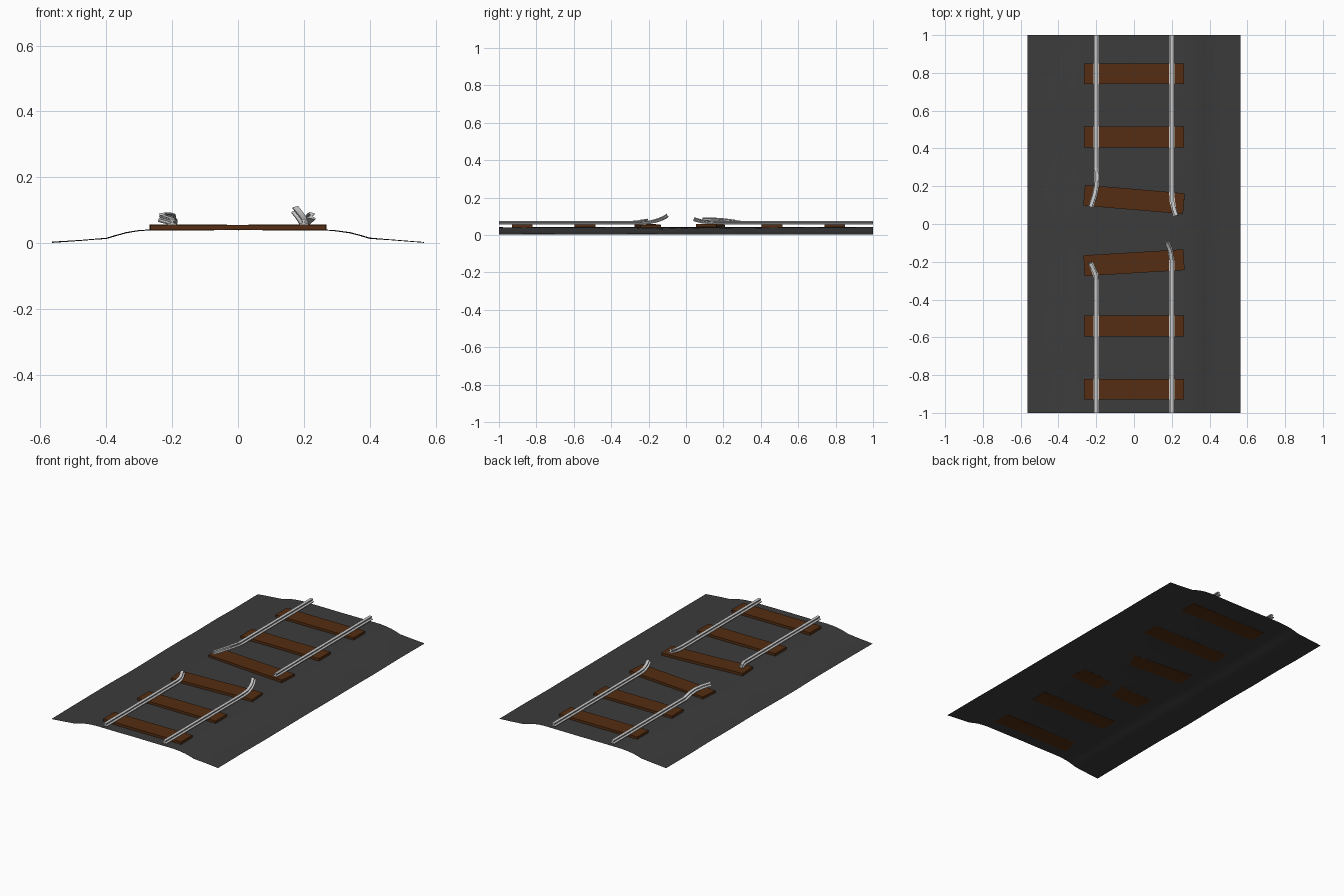
import bpy, bmesh, math
from mathutils import Vector, Matrix, noise

cube = bpy.data.objects.get("Cube")
if cube:
    bpy.data.objects.remove(cube)


def material(name, color, roughness):
    m = bpy.data.materials.new(name)
    m.use_nodes = True
    m.diffuse_color = (*color, 1)
    bsdf = m.node_tree.nodes["Principled BSDF"]
    bsdf.inputs["Base Color"].default_value = (*color, 1)
    bsdf.inputs["Roughness"].default_value = roughness
    return m


GRAVEL = material("dark gravel", (0.045, 0.045, 0.045), 0.9)
WOOD = material("brown wood", (0.09, 0.027, 0.006), 0.8)
STEEL = material("pale steel", (0.6, 0.6, 0.6), 0.5)


def make(name, bm, mat, smooth=False):
    bmesh.ops.recalc_face_normals(bm, faces=bm.faces)
    mesh = bpy.data.meshes.new(name)
    bm.to_mesh(mesh)
    bm.free()
    mesh.materials.append(mat)
    obj = bpy.data.objects.new(name, mesh)
    bpy.context.collection.objects.link(obj)
    if smooth:
        for p in mesh.polygons:
            p.use_smooth = True
    return obj


# Gravel bed: a thin open sheet, raised in the middle and slightly uneven
half = [(0.565, 0.003), (0.48, 0.009), (0.4, 0.015), (0.37, 0.024), (0.34, 0.032),
        (0.3, 0.038), (0.26, 0.041), (0.13, 0.041)]
section = [(-x, z) for x, z in half] + [(0, 0.041)] + half[::-1]
bm = bmesh.new()
rows = []
STEPS = 32
for j in range(STEPS + 1):
    y = -1 + 2 * j / STEPS
    row = []
    for x, z in section:
        n = noise.noise(Vector((x * 5, y * 4, 0.5)))
        amount = 0.002 if abs(x) < 0.27 else 0.003
        row.append(bm.verts.new((x, y, max(0, z + n * amount))))
    rows.append(row)
for a, b in zip(rows, rows[1:]):
    for i in range(len(section) - 1):
        bm.faces.new((a[i], a[i + 1], b[i + 1], b[i]))
bed = make("gravel_bed", bm, GRAVEL, True)
if bed.data.polygons[0].normal.z < 0:
    bed.data.flip_normals()

# Wooden sleepers, the two beside the break knocked askew
sleepers = [(-0.875, 0, 0), (-0.54, 0, 0), (-0.205, 0.06, 0.006),
            (0.13, -0.085, -0.006), (0.46, 0, 0), (0.795, 0, 0)]
for i, (y, turn, roll) in enumerate(sleepers):
    bm = bmesh.new()
    bmesh.ops.create_cube(bm, size=1, matrix=Matrix.Diagonal((0.53, 0.11, 0.016, 1)))
    ob = make(f"sleeper_{i + 1}", bm, WOOD)
    ob.location = (0, y, 0.048)
    ob.rotation_euler = (0, roll, turn)

# Rail cross-section: wide foot, thin web, narrower head
side = [(0.014, 0), (0.014, 0.004), (0.004, 0.007), (0.004, 0.012),
        (0.009, 0.014), (0.009, 0.019)]
PROFILE = side + [(-x, z) for x, z in side[::-1]]


def rail(name, path):
    """Sweep the rail section along (x, y, lift, lean) points."""
    pts = [Vector((x, y, 0.055 + lift)) for x, y, lift, lean in path]
    bm = bmesh.new()
    rings = []
    for i, p in enumerate(pts):
        t = (pts[min(i + 1, len(pts) - 1)] - pts[max(i - 1, 0)]).normalized()
        across = t.cross(Vector((0, 0, 1))).normalized()
        spin = Matrix.Rotation(path[i][3], 3, t)
        up = spin @ across.cross(t)
        across = spin @ across
        rings.append([bm.verts.new(p + across * u + up * v) for u, v in PROFILE])
    n = len(PROFILE)
    for a, b in zip(rings, rings[1:]):
        for k in range(n):
            bm.faces.new((a[k], a[(k + 1) % n], b[(k + 1) % n], b[k]))
    bm.faces.new(rings[0])
    bm.faces.new(rings[-1])
    make(name, bm, STEEL)


# Four broken rails, each bent at the gap
rail("front_left_rail", [(0.2, -1, 0, 0), (0.2, -0.24, 0, 0), (0.199, -0.19, 0.004, 0),
                         (0.194, -0.15, 0.014, -0.1), (0.186, -0.12, 0.026, -0.2),
                         (0.176, -0.095, 0.04, -0.3)])
rail("front_right_rail", [(-0.2, -1, 0, 0), (-0.2, -0.3, 0, 0), (-0.203, -0.27, 0.003, 0),
                          (-0.214, -0.24, 0.007, -0.1), (-0.23, -0.205, 0.012, -0.15)])
rail("back_left_rail", [(0.2, 1, 0, 0), (0.2, 0.16, 0, 0), (0.203, 0.12, 0.002, 0),
                        (0.21, 0.08, 0.009, -0.1), (0.222, 0.04, 0.02, -0.2)])
rail("back_right_rail", [(-0.2, 1, 0, 0), (-0.2, 0.3, 0, 0), (-0.197, 0.25, 0.009, 0),
                         (-0.199, 0.2, 0.015, 0.05), (-0.209, 0.15, 0.018, 0.1),
                         (-0.228, 0.09, 0.018, 0.15)])
